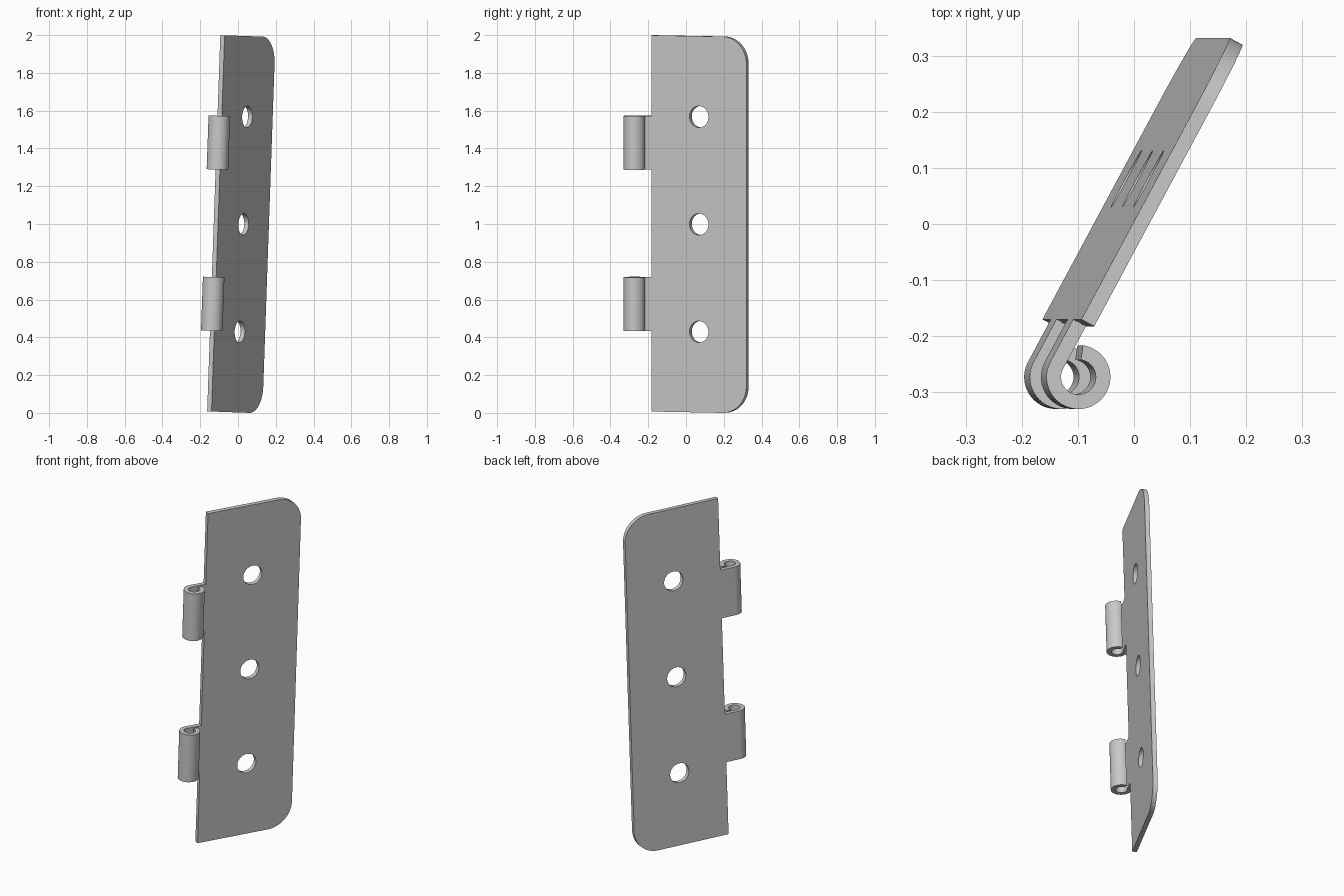
import bpy
import bmesh
from math import cos, sin, radians
from mathutils import Matrix, Vector

cube = bpy.data.objects.get("Cube")
if cube:
    bpy.data.objects.remove(cube, do_unlink=True)

# Leaf dimensions
HEIGHT = 1.993
UNIT = HEIGHT / 7
WIDTH = 2 * UNIT
THICK = 0.026
ROLL = 0.057

steel = bpy.data.materials.new("grey_steel")
steel.use_nodes = True
colour = (0.58, 0.58, 0.58, 1)
steel.diffuse_color = colour
steel.node_tree.nodes["Principled BSDF"].inputs["Base Color"].default_value = colour

# Leaf frame: along the width, out of the face, and up, leaning slightly to the left
along = Vector((0.473, 0.881, 0)).normalized()
up = Vector((0, 0, 1))
face = along.cross(up)
corner = Vector((-0.1285, -0.17, 0))
lean = Matrix.Translation((0, 0, 0.9994)) @ Matrix.Rotation(radians(2), 4, "Y")


def placed(x_axis, y_axis, origin):
    basis = Matrix((x_axis, y_axis, x_axis.cross(y_axis))).transposed().to_4x4()
    return lean @ Matrix.Translation(origin) @ basis


def arc(cx, cy, r, start, end, steps):
    angles = [radians(start + (end - start) * i / steps) for i in range(steps + 1)]
    return [(cx + r * cos(a), cy + r * sin(a)) for a in angles]


def extruded(name, loops, depth, matrix):
    """Fill the closed outlines (inner ones become holes) and thicken them."""
    curve = bpy.data.curves.new(name, "CURVE")
    curve.dimensions = "2D"
    curve.fill_mode = "BOTH"
    curve.extrude = depth / 2
    for loop in loops:
        spline = curve.splines.new("POLY")
        spline.points.add(len(loop) - 1)
        for point, (x, y) in zip(spline.points, loop):
            point.co = (x, y, 0, 1)
        spline.use_cyclic_u = True
    obj = bpy.data.objects.new(name, curve)
    bpy.context.collection.objects.link(obj)
    obj.matrix_world = matrix
    bpy.ops.object.select_all(action="DESELECT")
    obj.select_set(True)
    bpy.context.view_layer.objects.active = obj
    bpy.ops.object.convert(target="MESH")
    obj = bpy.context.view_layer.objects.active
    bm = bmesh.new()
    bm.from_mesh(obj.data)
    bmesh.ops.remove_doubles(bm, verts=bm.verts, dist=0.0001)
    bmesh.ops.recalc_face_normals(bm, faces=bm.faces)
    bm.to_mesh(obj.data)
    bm.free()
    obj.data.materials.clear()
    obj.data.materials.append(steel)
    bpy.ops.object.shade_smooth_by_angle(angle=radians(30))
    return obj


# Plate with two rounded outer corners and three screw holes
r = UNIT / 2
top = HEIGHT / 2
outline = [(0, top), (0, -top)]
outline += arc(WIDTH - r, r - top, r, -90, 0, 16)
outline += arc(WIDTH - r, top - r, r, 0, 90, 16)
holes = [arc(WIDTH / 2, z, ROLL, 0, 352.5, 47) for z in (-WIDTH, 0, WIDTH)]
extruded("leaf_plate", [outline] + holes, THICK,
         placed(along, up, corner + face * THICK / 2))

# Rolled knuckles, each a tab curled round the pin hole
centre = (-0.086, -ROLL)
roll = [(0, 0)] + arc(*centre, ROLL, 90, 380, 56)
roll += arc(*centre, ROLL - THICK, 380, 90, 56) + [(0, -THICK)]
for name, side in (("lower_knuckle", -1), ("upper_knuckle", 1)):
    extruded(name, [roll], UNIT,
             placed(along, -face, corner + up * side * UNIT * 1.5))
